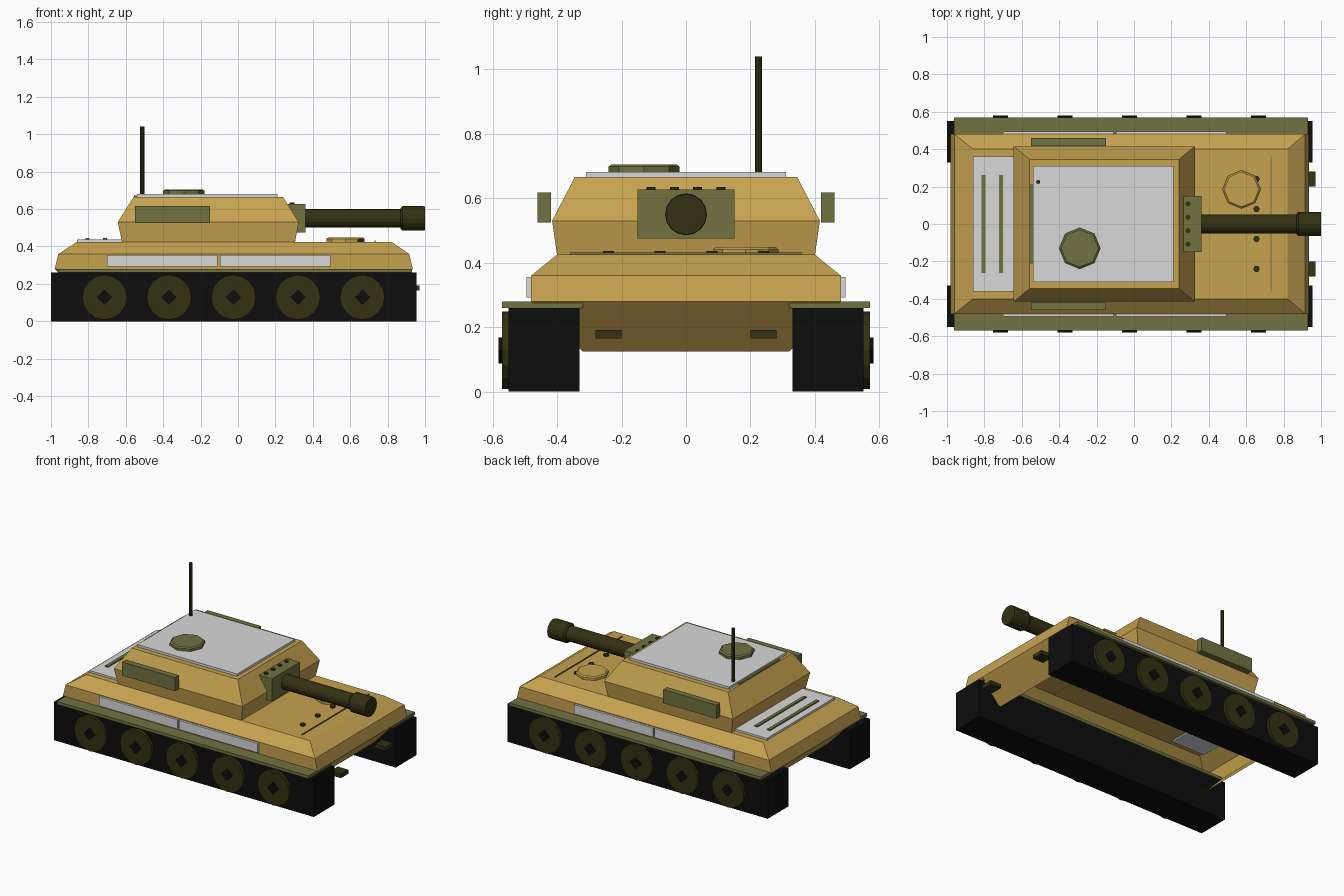
import bpy, bmesh, math
from mathutils import Matrix

if "Cube" in bpy.data.objects:
    bpy.data.objects.remove(bpy.data.objects["Cube"])


def mat(name, rgb):
    m = bpy.data.materials.new(name)
    m.diffuse_color = (*rgb, 1)
    m.use_nodes = True
    m.node_tree.nodes["Principled BSDF"].inputs["Base Color"].default_value = m.diffuse_color
    return m


TAN = mat("sand tan", (0.57, 0.365, 0.08))
GREY = mat("light grey", (0.69, 0.69, 0.69))
OLIVE = mat("olive green", (0.165, 0.17, 0.052))
DARK = mat("dark olive", (0.033, 0.031, 0.006))
BLACK = mat("track black", (0.004, 0.004, 0.004))


def finish(name, bm, m):
    me = bpy.data.meshes.new(name)
    bm.to_mesh(me)
    bm.free()
    me.materials.append(m)
    ob = bpy.data.objects.new(name, me)
    bpy.context.collection.objects.link(ob)
    return ob


def box(name, x, y, z, m):
    """Box from (min, max) pairs."""
    bm = bmesh.new()
    c = [(a + b) / 2 for a, b in (x, y, z)]
    s = [b - a for a, b in (x, y, z)]
    bmesh.ops.create_cube(bm, size=1, matrix=Matrix.Translation(c) @ Matrix.Diagonal((*s, 1)))
    return finish(name, bm, m)


def loft(name, sections, m, bottom=True):
    """Stack of rectangles (x0, x1, half width, z) joined by sloped plates."""
    bm = bmesh.new()
    rings = [[bm.verts.new(p) for p in ((a, -h, z), (b, -h, z), (b, h, z), (a, h, z))]
             for a, b, h, z in sections]
    for lo, hi in zip(rings, rings[1:]):
        for i in range(4):
            j = (i + 1) % 4
            bm.faces.new((lo[i], lo[j], hi[j], hi[i]))
    bm.faces.new(rings[-1])
    if bottom:
        bm.faces.new(rings[0][::-1])
    return finish(name, bm, m)


def lathe(name, origin, axis, profile, sides, m, smooth=False):
    """Capped turned part: profile of (distance along axis, radius)."""
    rot = {'X': Matrix.Rotation(math.pi / 2, 4, 'Y'),
           'Y': Matrix.Rotation(-math.pi / 2, 4, 'X'),
           'Z': Matrix.Identity(4)}[axis]
    bm = bmesh.new()
    rings = [[bm.verts.new((r * math.cos(math.tau * i / sides), r * math.sin(math.tau * i / sides), d))
              for i in range(sides)] for d, r in profile]
    for lo, hi in zip(rings, rings[1:]):
        for i in range(sides):
            j = (i + 1) % sides
            bm.faces.new((lo[i], lo[j], hi[j], hi[i]))
    bm.faces.new(rings[-1])
    bm.faces.new(rings[0][::-1])
    bmesh.ops.recalc_face_normals(bm, faces=bm.faces)
    bm.transform(Matrix.Translation(origin) @ rot)
    return finish(name, bm, m)


# Hull shell, open underneath
loft("hull", [(-0.83, 0.79, 0.32, 0.125), (-0.98, 0.935, 0.48, 0.28),
              (-0.96, 0.915, 0.48, 0.36), (-0.86, 0.82, 0.40, 0.425)], TAN, bottom=False)

# Turret and roof plate
loft("turret", [(-0.62, 0.305, 0.40, 0.424), (-0.643, 0.325, 0.415, 0.53),
                (-0.558, 0.24, 0.345, 0.665)], TAN)
box("roof_plate", (-0.54, 0.21), (-0.31, 0.31), (0.66, 0.681), GREY)
box("turret_rear_rack", (-0.555, -0.5), (-0.215, 0.215), (0.62, 0.672), OLIVE)

# Running gear and side parts, both sides
for side, s in (("right", -1), ("left", 1)):
    def span(a, b):
        return tuple(sorted((s * a, s * b)))
    box(f"{side}_track", (-1.0, 0.955), span(0.33, 0.55), (0, 0.26), BLACK)
    box(f"{side}_fender", (-0.963, 0.93), span(0.32, 0.57), (0.26, 0.28), OLIVE)
    for i in range(5):
        x = -0.713 + 0.3445 * i
        lathe(f"{side}_wheel_{i + 1}", (x, 0, 0.128), 'Y',
              [(s * 0.54, 0.12), (s * 0.57, 0.12)], 16, DARK)
        lathe(f"{side}_hub_{i + 1}", (x, 0, 0.128), 'Y',
              [(s * 0.56, 0.04), (s * 0.581, 0.04)], 4, BLACK)
    for i, x in enumerate(((-0.70, -0.11), (-0.097, 0.495))):
        box(f"{side}_skirt_panel_{i + 1}", x, span(0.475, 0.495), (0.292, 0.355), GREY)
    box(f"{side}_turret_bin", (-0.55, -0.15), span(0.418, 0.46), (0.525, 0.617), OLIVE)
    box(f"{side}_tow_hook", (0.89, 0.97), span(0.20, 0.28), (0.165, 0.192), DARK)

# Gun
box("mantlet", (0.262, 0.36), (-0.15, 0.15), (0.475, 0.627), OLIVE)
lathe("gun_barrel", (0, 0, 0.55), 'X', [(0.34, 0.05), (0.89, 0.05)], 16, DARK)
lathe("muzzle", (0, 0, 0.55), 'X',
      [(0.868, 0.055), (0.88, 0.065), (0.99, 0.065), (1.0, 0.063)], 16, DARK)
for i in range(4):
    lathe(f"mantlet_bolt_{i + 1}", (0.289, -0.108 + 0.072 * i, 0), 'Z',
          [(0.62, 0.014), (0.634, 0.014)], 8, DARK)
    lathe(f"deck_bolt_{i + 1}", (0.655, -0.24 + 0.16 * i, 0), 'Z',
          [(0.42, 0.017), (0.437, 0.017)], 8, DARK)

# Hatches and deck trim
lathe("commander_hatch", (-0.29, -0.13, 0), 'Z', [(0.675, 0.11), (0.698, 0.11), (0.705, 0.1)], 8, OLIVE)
lathe("driver_hatch", (0.575, 0.185, 0), 'Z', [(0.42, 0.102), (0.441, 0.102), (0.448, 0.093)], 8, TAN)
box("splash_strip", (0.73, 0.736), (-0.36, 0.36), (0.42, 0.431), OLIVE)

# Engine deck
box("engine_deck", (-0.862, -0.61), (-0.362, 0.362), (0.415, 0.438), GREY)
for i, x in enumerate((-0.805, -0.711)):
    box(f"engine_vent_{i + 1}", (x - 0.011, x + 0.011), (-0.262, 0.262), (0.43, 0.446), OLIVE)

# Antenna
lathe("antenna", (-0.512, 0.225, 0), 'Z', [(0.67, 0.011), (1.04, 0.011)], 8, DARK)
